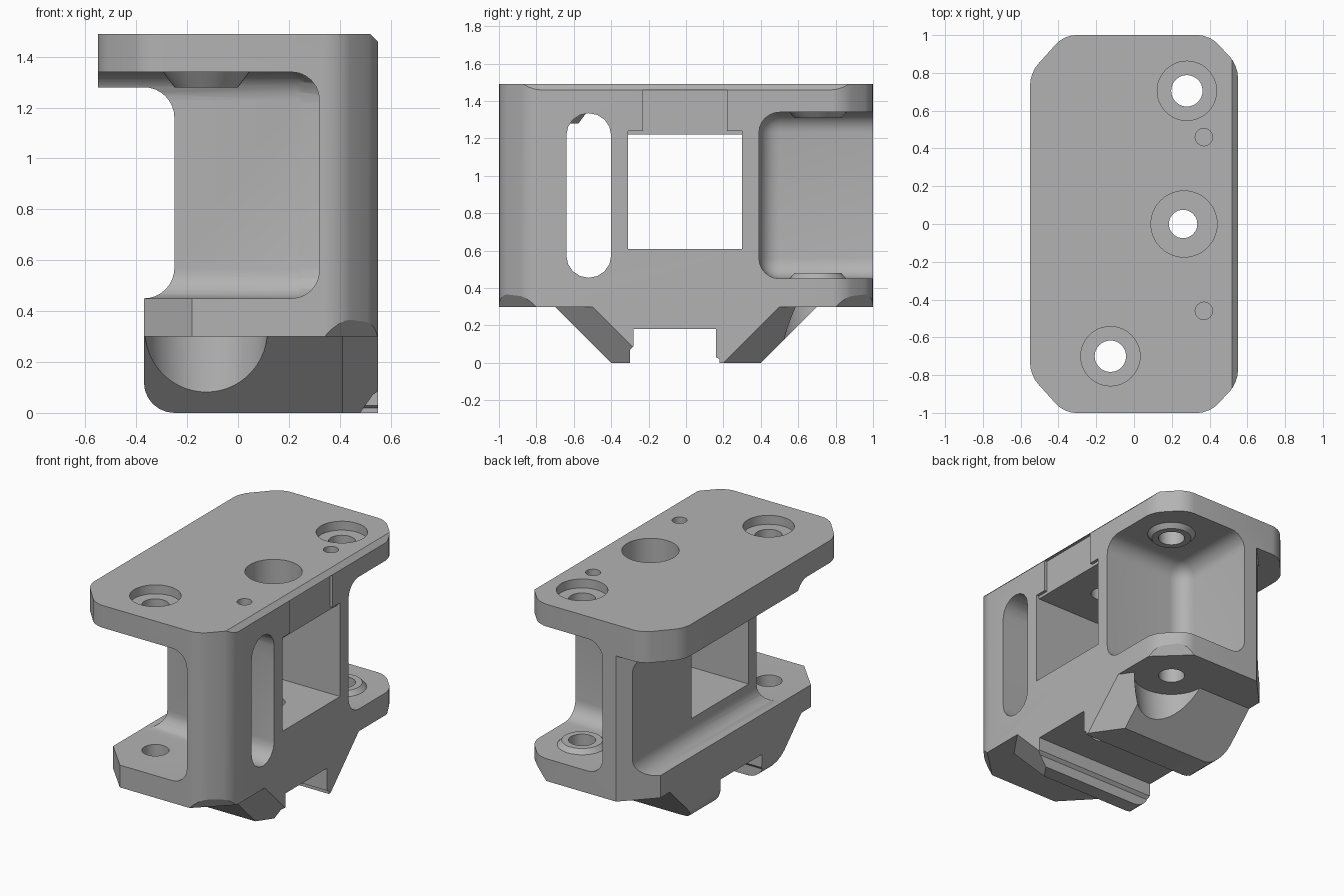
import bpy, bmesh, math
from mathutils import Vector

cube = bpy.data.objects.get("Cube")
if cube:
    bpy.data.objects.remove(cube, do_unlink=True)

metal = bpy.data.materials.new("grey_metal")
metal.use_nodes = True
grey = (0.45, 0.45, 0.45, 1)
metal.diffuse_color = grey
metal.node_tree.nodes["Principled BSDF"].inputs["Base Color"].default_value = grey


def to_object(name, bm):
    bmesh.ops.recalc_face_normals(bm, faces=bm.faces[:])
    mesh = bpy.data.meshes.new(name)
    bm.to_mesh(mesh)
    bm.free()
    mesh.materials.append(metal)
    obj = bpy.data.objects.new(name, mesh)
    bpy.context.collection.objects.link(obj)
    return obj


def prism_bm(points, axis, lo, hi):
    """Extrude a 2D profile along an axis."""
    def place(p, h):
        return {"x": (h, *p), "y": (p[0], h, p[1]), "z": (*p, h)}[axis]
    bm = bmesh.new()
    rings = [[bm.verts.new(place(p, h)) for p in points] for h in (lo, hi)]
    n = len(points)
    for ring in rings:
        bm.faces.new(ring)
    for i in range(n):
        j = (i + 1) % n
        bm.faces.new((rings[0][i], rings[0][j], rings[1][j], rings[1][i]))
    bmesh.ops.recalc_face_normals(bm, faces=bm.faces[:])
    return bm


def round_edges(bm, test, radius, segments=6):
    edges = [e for e in bm.edges if test(*(v.co for v in e.verts))]
    bmesh.ops.bevel(bm, geom=edges, offset=radius, segments=segments,
                    profile=0.5, affect="EDGES", clamp_overlap=True)


def slice_off(bm, point, normal):
    """Remove everything on the normal's side of a plane and cap it."""
    cut = bmesh.ops.bisect_plane(bm, geom=bm.verts[:] + bm.edges[:] + bm.faces[:],
                                 plane_co=point, plane_no=Vector(normal).normalized(),
                                 clear_outer=True)
    edges = [g for g in cut["geom_cut"] if isinstance(g, bmesh.types.BMEdge)]
    bmesh.ops.holes_fill(bm, edges=edges, sides=0)


def box_bm(x, y, z, radius=0):
    bm = prism_bm([(x[0], y[0]), (x[1], y[0]), (x[1], y[1]), (x[0], y[1])], "z", *z)
    if radius:
        round_edges(bm, lambda a, b: True, radius)
    return bm


def cone_bm(x, y, z0, z1, r0, r1=None):
    r1 = r0 if r1 is None else r1
    bm = bmesh.new()
    bmesh.ops.create_cone(bm, cap_ends=True, segments=48, radius1=r0, radius2=r1, depth=z1 - z0)
    bmesh.ops.translate(bm, verts=bm.verts[:], vec=(x, y, (z0 + z1) / 2))
    return bm


def arc(cx, cy, r, start, end, steps=8):
    angles = [math.radians(start + (end - start) * i / steps) for i in range(steps + 1)]
    return [(cx + r * math.cos(a), cy + r * math.sin(a)) for a in angles]


def combine(target, name, bm, operation="DIFFERENCE"):
    tool = to_object(name, bm)
    tool.hide_render = True
    mod = target.modifiers.new(name, "BOOLEAN")
    mod.operation, mod.solver, mod.object = operation, "EXACT", tool
    bpy.ops.object.select_all(action="DESELECT")
    bpy.context.view_layer.objects.active = target
    target.select_set(True)
    bpy.ops.object.modifier_apply(modifier=mod.name)
    bpy.data.objects.remove(tool, do_unlink=True)


# Main block with clipped corners
outline = [(-.55, -.8), (-.37, -1), (.4, -1), (.55, -.84),
           (.55, .84), (.4, 1), (-.37, 1), (-.55, .8)]
bm = prism_bm(outline, "z", .3, 1.49)
round_edges(bm, lambda a, b: abs(a.z - b.z) > 1, .06, 4)
slice_off(bm, (.52, 0, 1.49), (1, 0, 1))
for s in (-1, 1):
    slice_off(bm, (.34, s, .3), (.69, .72 * s, -.58))
body = to_object("riser_mount", bm)

# Left side relief that leaves overhanging top plate and narrower base
relief = arc(-.37, .57, .12, -90, 0) + arc(-.37, 1.16, .12, 0, 90)
relief += [(-1, 1.28), (-1, -.1), (-.37, -.1)]
combine(body, "left_relief", prism_bm(relief, "y", -2, 2))
for s in (-1, 1):
    corner = [(-.56, .6 * s), (-.085, 1.1 * s), (-.56, 1.1 * s)]
    combine(body, "base_corner", prism_bm(corner, "z", 0, 1.28))

# Rounded pockets at front left and back right
combine(body, "front_pocket", box_bm((-1.2, .32), (-2, -.395), (.45, 1.34), .11))
combine(body, "back_pocket", box_bm((-.08, 1.5), (.39, 2), (.45, 1.34), .11))

# Side window with shallow recess above, and the vertical slot
combine(body, "window", box_bm((-1, 1), (-.31, .3), (.61, 1.22)))
combine(body, "recess", box_bm((.53, 1), (-.23, .22), (1.2, 1.46)))
combine(body, "recess_lip", box_bm((.53, 1), (-.309, .299), (1.2, 1.24)))
slot = arc(-.52, .575, .12, 180, 360) + arc(-.52, 1.215, .12, 0, 180)
combine(body, "slot", prism_bm(slot, "x", .15, 1))

# Rail clamp with sloped jaws
jaws = [(-.7, .35), (-.7, .3), (-.4, 0), (.4, 0), (.7, .3), (.7, .35)]
bm = prism_bm(jaws, "x", -.37, .55)
round_edges(bm, lambda a, b: a.x < 0 and b.x < 0 and a.z + b.z < .01, .12)
for s in (-1, 1):
    slice_off(bm, (.55, .2 * s, 0), (1, .7 * s, -.7))
clamp = to_object("rail_clamp", bm)
groove = [(-.3, -.1), (-.3, .07), (-.28, .09), (-.28, .18),
          (.16, .18), (.16, .03), (.18, .02), (.18, -.1)]
combine(clamp, "rail_groove", prism_bm(groove, "x", -1, 1))

# Screw positions: front and back
screws = [(-.125, -.7), (.28, .705)]
for x, y in screws:
    combine(clamp, "screw_clearance", cone_bm(x, y, -.1, .3, .2, .24))
bm = bmesh.new()
bm.from_mesh(clamp.data)
bpy.data.objects.remove(clamp, do_unlink=True)
combine(body, "rail_clamp", bm, "UNION")

# Bosses around the screws
combine(body, "front_top_boss", cone_bm(*screws[0], 1.28, 1.38, .125, .2), "UNION")
combine(body, "back_top_boss", cone_bm(*screws[1], 1.31, 1.36, .125, .17), "UNION")
combine(body, "back_base_boss", cone_bm(*screws[1], .43, .48, .17, .125), "UNION")

# Screw holes, centre bore and pin holes
for x, y in screws:
    combine(body, "screw_hole", cone_bm(x, y, -.2, 2, .083))
    combine(body, "counterbore", cone_bm(x, y, 1.43, 2, .157))
combine(body, "centre_bore", cone_bm(.265, 0, 1.3, 2, .175))
combine(body, "centre_hole", cone_bm(.26, 0, -.2, 1.6, .075))
for y in (-.46, .46):
    combine(body, "pin_hole", cone_bm(.37, y, 1.42, 2, .046))

bpy.ops.object.select_all(action="DESELECT")
body.select_set(True)
bpy.context.view_layer.objects.active = body
bpy.ops.object.shade_smooth_by_angle(angle=math.radians(28))
